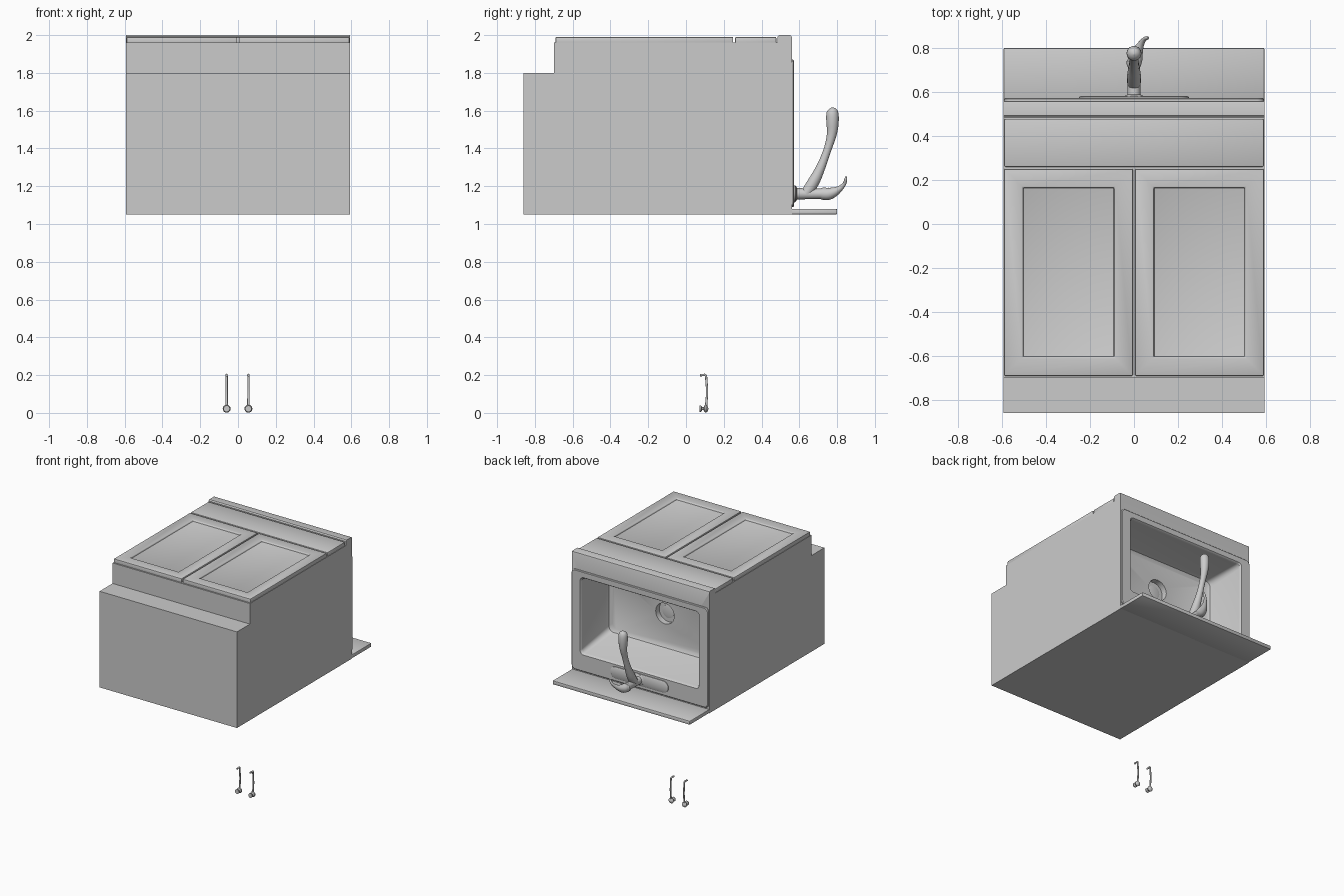
import bpy, bmesh, math
from mathutils import Vector

if "Cube" in bpy.data.objects:
    bpy.data.objects.remove(bpy.data.objects["Cube"])


def finish(name, bm, smooth=True, bevel=0):
    bmesh.ops.remove_doubles(bm, verts=bm.verts, dist=1e-5)
    bmesh.ops.recalc_face_normals(bm, faces=bm.faces)
    me = bpy.data.meshes.new(name)
    bm.to_mesh(me)
    bm.free()
    ob = bpy.data.objects.new(name, me)
    bpy.context.collection.objects.link(ob)
    activate(ob)
    if bevel:
        m = ob.modifiers.new("bevel", 'BEVEL')
        m.width, m.segments, m.limit_method = bevel, 2, 'ANGLE'
        bpy.ops.object.modifier_apply(modifier=m.name)
    if smooth:
        bpy.ops.object.shade_smooth_by_angle(angle=math.radians(35))
    return ob


def activate(ob):
    bpy.ops.object.select_all(action='DESELECT')
    ob.select_set(True)
    bpy.context.view_layer.objects.active = ob


def box(name, x0, x1, y0, y1, z0, z1, bevel=0, border=0):
    bm = bmesh.new()
    bmesh.ops.create_cube(bm, size=1)
    for v in bm.verts:
        v.co = ((x0, x1)[v.co.x > 0], (y0, y1)[v.co.y > 0], (z0, z1)[v.co.z > 0])
    if border:  # recessed centre panel in the +z face
        top = max(bm.faces, key=lambda f: f.calc_center_median().z)
        bmesh.ops.inset_region(bm, faces=[top], thickness=border)
        bmesh.ops.inset_region(bm, faces=[top], thickness=0.003, depth=-0.012)
    return finish(name, bm, bevel=bevel)


def loft(name, sections, n=6):
    """Rounded rectangles (y, cx, cz, half_x, half_z, radius) joined along y."""
    bm = bmesh.new()
    rings = []
    for y, cx, cz, hx, hz, r in sections:
        ring = []
        for q, (sx, sz) in enumerate(((1, 1), (-1, 1), (-1, -1), (1, -1))):
            for i in range(n + 1):
                a = math.pi / 2 * (q + i / n)
                ring.append(bm.verts.new((cx + sx * (hx - r) + r * math.cos(a), y,
                                          cz + sz * (hz - r) + r * math.sin(a))))
        rings.append(ring)
    for a, b in zip(rings, rings[1:]):
        for i in range(len(a)):
            j = (i + 1) % len(a)
            bm.faces.new((a[i], a[j], b[j], b[i]))
    bm.faces.new(rings[0])
    bm.faces.new(rings[-1])
    return finish(name, bm)


def lathe(name, cx, cz, profile):
    return loft(name, [(y, cx, cz, r, r, r) for y, r in profile])


def tube(name, pts):
    """Smooth tube through control points (x, y, z, radius)."""
    cu = bpy.data.curves.new(name, 'CURVE')
    cu.dimensions, cu.bevel_depth, cu.bevel_resolution = '3D', 1, 5
    cu.use_fill_caps = True
    sp = cu.splines.new('NURBS')
    sp.points.add(len(pts) - 1)
    for p, (x, y, z, r) in zip(sp.points, pts):
        p.co, p.radius = (x, y, z, 1), r
    sp.order_u, sp.use_endpoint_u, sp.resolution_u = 3, True, 6
    ob = bpy.data.objects.new(name, cu)
    bpy.context.collection.objects.link(ob)
    activate(ob)
    bpy.ops.object.convert(target='MESH')
    bpy.ops.object.shade_smooth_by_angle(angle=math.radians(40))


def carve(ob, cutters):
    activate(ob)
    for c in cutters:
        m = ob.modifiers.new("cut", 'BOOLEAN')
        m.operation, m.object, m.solver = 'DIFFERENCE', c, 'EXACT'
        bpy.ops.object.modifier_apply(modifier=m.name)
    bpy.ops.object.shade_smooth_by_angle(angle=math.radians(35))


# cabinet with toe kick and countertop, extruded side profile (y, z)
profile = [(-.86, 1.05), (-.86, 1.80), (-.70, 1.80), (-.70, 1.96), (.485, 1.96), (.485, 1.992),
           (.493, 2.0), (.549, 2.0), (.557, 1.997), (.56, 1.989), (.56, 1.05)]
bm = bmesh.new()
face = bm.faces.new([bm.verts.new((-.593, y, z)) for y, z in profile])
ext = bmesh.ops.extrude_face_region(bm, geom=[face])
bmesh.ops.translate(bm, vec=(1.186, 0, 0),
                    verts=[v for v in ext["geom"] if isinstance(v, bmesh.types.BMVert)])
cabinet = finish("cabinet_and_counter", bm)

# raised sink rim
rim = loft("sink_rim", [(.55, 0, 1.48, .59, .39, .03), (.567, 0, 1.48, .59, .39, .03),
                        (.572, 0, 1.48, .585, .385, .028)])

# basin and drain cutters
basin = loft("basin_cutter", [(.60, 0, 1.5225, .515, .3025, .03), (.573, 0, 1.5225, .515, .3025, .03),
                              (.562, 0, 1.5225, .507, .2945, .03), (.30, 0, 1.54, .48, .25, .04),
                              (.275, 0, 1.54, .472, .242, .04), (.26, 0, 1.54, .45, .22, .04)])
drain = lathe("drain_cutter", 0, 1.555, [(.30, .08), (.215, .08)])
carve(cabinet, [basin, drain])
carve(rim, [basin])
for c in (basin, drain):
    bpy.data.objects.remove(c)

# drain ring and strainer
lathe("drain_strainer", 0, 1.555, [(.21, .05), (.219, .05), (.222, .035)])

# backsplash
box("backsplash", -.593, .593, .55, .80, 1.05, 1.08, bevel=.006)

# drawer front and doors
box("drawer_front", -.59, .59, .26, .478, 1.95, 1.99, bevel=.006)
for side, x0, x1 in (("left", -.59, -.005), ("right", .005, .59)):
    box(side + "_door", x0, x1, -.69, .25, 1.95, 1.99, bevel=.005, border=.119)

# faucet
loft("faucet_plate", [(.565, 0, 1.16, .25, .045, .045), (.577, 0, 1.16, .25, .045, .045),
                      (.581, 0, 1.16, .243, .038, .038)])
lathe("faucet_body", 0, 1.16, [(.57, .042), (.582, .042), (.588, .03), (.71, .027),
                               (.725, .033), (.74, .033), (.755, .022)])
tube("faucet_spout", [(0, .635, 1.16, .03), (0, .67, 1.21, .034), (0, .715, 1.30, .024),
                      (0, .752, 1.40, .02), (0, .775, 1.48, .027), (0, .776, 1.545, .035),
                      (0, .775, 1.595, .033), (0, .771, 1.613, .017), (0, .77, 1.616, .002)])
tube("faucet_lever", [(0, .715, 1.16, .028), (.003, .745, 1.157, .036), (.015, .785, 1.168, .026),
                      (.032, .82, 1.19, .014), (.048, .842, 1.215, .009),
                      (.062, .846, 1.24, .009), (.065, .848, 1.252, .003)])

# door handles, hanging separately below
for side, x in (("left", -.06), ("right", .055)):
    lathe(side + "_handle_knob", x, .022, [(.072, .017), (.08, .017), (.085, .008), (.093, .008),
                                           (.098, .018), (.106, .021), (.114, .015), (.118, .004)])
    tube(side + "_handle_bar", [(x, .106, .022, .007), (x, .108, .06, .006), (x, .113, .11, .006),
                                (x, .108, .17, .006), (x, .106, .203, .006), (x, .088, .2, .006),
                                (x, .073, .2, .007)])
